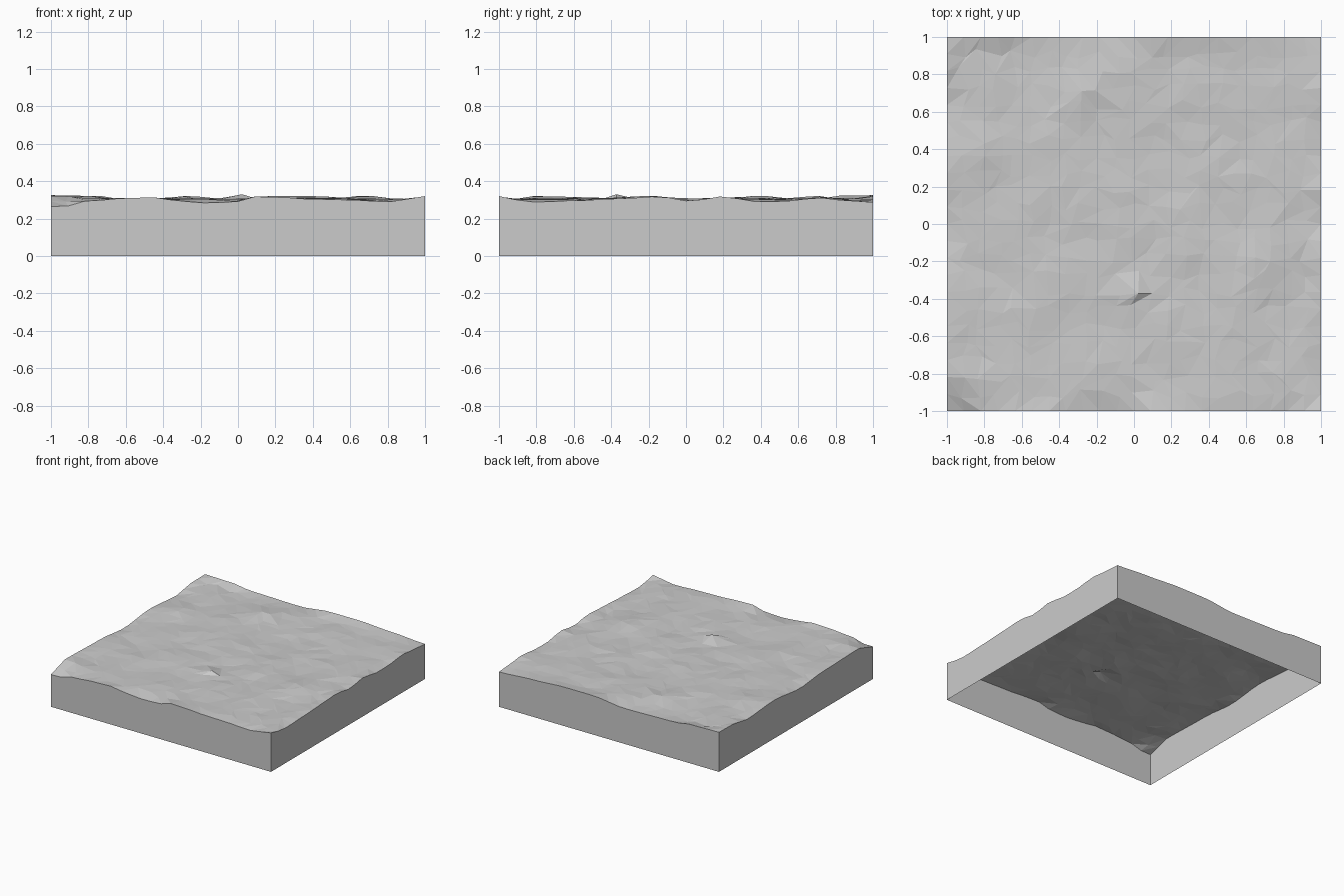
import bpy, bmesh, math, random
from mathutils import Vector, noise

if "Cube" in bpy.data.objects:
    bpy.data.objects.remove(bpy.data.objects["Cube"])

random.seed(4)
N = 22  # cells per side

# Rim heights along each side: (position, height)
FRONT = [(-1, .265), (-.93, .265), (-.8, .295), (-.6, .309), (-.45, .314), (-.3, .292), (-.15, .283),
         (0, .292), (.1, .318), (.2, .315), (.4, .304), (.6, .30), (.8, .29), (.9, .305), (1, .32)]
RIGHT = [(-1, .32), (-.9, .30), (-.8, .288), (-.6, .296), (-.35, .307), (-.15, .318), (.03, .293),
         (.18, .318), (.4, .29), (.55, .294), (.7, .312), (.88, .295), (1, .287)]
BACK = [(-1, .325), (-.72, .32), (-.6, .30), (-.13, .292), (.14, .32), (.41, .32), (.68, .305), (1, .287)]
LEFT = [(-1, .265), (-.82, .32), (-.36, .31), (-.05, .285), (.28, .315), (.65, .292), (.8, .322), (1, .325)]

# Local peaks and hollows: x, y, height change, radius
BUMPS = [(.01, -.37, .032, .07), (-.85, .4, .022, .1), (.68, -.22, .018, .12), (-.26, .72, .02, .09),
         (-.9, -.84, .025, .09), (-.62, .88, -.015, .1), (.95, -.25, -.012, .08), (.35, -.3, -.015, .09)]


def rim(profile, t):
    for (a, za), (b, zb) in zip(profile, profile[1:]):
        if t <= b:
            s = (t - a) / (b - a)
            s = s * s * (3 - 2 * s)
            return za + (zb - za) * s
    return profile[-1][1]


def height(x, y):
    # Rolling noise in the middle, pulled to the rim profiles near the sides
    z = .303 + .013 * noise.noise(Vector((x * 3.6, y * 3.6, 7.3)))
    z += .007 * noise.noise(Vector((x * 8, y * 8, 2.1)))
    for bx, by, h, r in BUMPS:
        z += h * math.exp(-((x - bx) ** 2 + (y - by) ** 2) / (r * r))
    z = min(max(z, .28), .342)
    total, weight = z, 1.0
    for d, profile, t in ((1 + y, FRONT, x), (1 - x, RIGHT, y), (1 - y, BACK, x), (1 + x, LEFT, y)):
        w = (.05 / max(d, 1e-4)) ** 2
        total += w * rim(profile, t)
        weight += w
    return total / weight


# Terrain: jittered grid split into irregular triangles
bm = bmesh.new()
grid = []
for j in range(N + 1):
    row = []
    for i in range(N + 1):
        x, y = -1 + 2 * i / N, -1 + 2 * j / N
        if 0 < i < N and 0 < j < N:
            x += random.uniform(-.028, .028)
            y += random.uniform(-.028, .028)
        row.append(bm.verts.new((x, y, height(x, y))))
    grid.append(row)
for j in range(N):
    for i in range(N):
        a, b, c, d = grid[j][i], grid[j][i + 1], grid[j + 1][i + 1], grid[j + 1][i]
        if random.random() < .5:
            bm.faces.new((a, b, c))
            bm.faces.new((a, c, d))
        else:
            bm.faces.new((a, b, d))
            bm.faces.new((b, c, d))

# Side walls drop to the floor; the underside stays open
sides = [grid[0], [r[-1] for r in grid], grid[-1][::-1], [r[0] for r in grid][::-1]]
loop = [v for side in sides for v in side[:-1]]
feet = [bm.verts.new((v.co.x, v.co.y, 0)) for v in loop]
for k in range(len(loop)):
    n = (k + 1) % len(loop)
    bm.faces.new((feet[k], feet[n], loop[n], loop[k]))

mesh = bpy.data.meshes.new("terrain_block")
bm.to_mesh(mesh)
bm.free()
bpy.context.collection.objects.link(bpy.data.objects.new("terrain_block", mesh))
